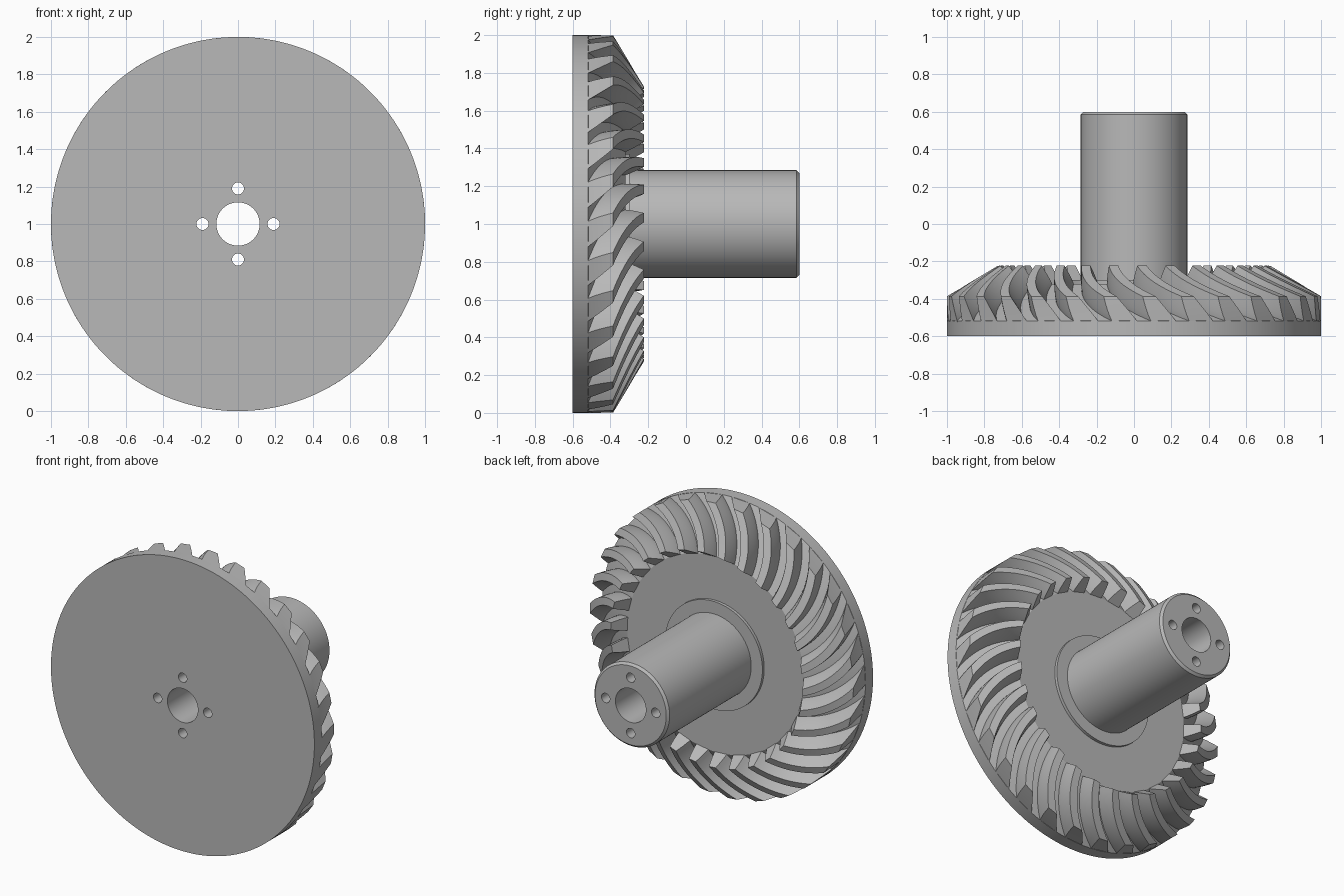
import bpy, bmesh, math
from mathutils import Vector

old = bpy.data.objects.get("Cube")
if old:
    bpy.data.objects.remove(old, do_unlink=True)

TEETH = 30
PITCH = 2 * math.pi / TEETH
SEGMENTS = 180
ROOT_R, ROOT_Y = 0.67, -0.32        # inner end of the root cone
SLOPE = math.radians(31)            # root cone angle
DEPTH = 0.113                       # tooth height, square to the cone
PHASE = math.radians(-8.6)

steel = bpy.data.materials.new("plain grey steel")
steel.use_nodes = True
grey = (0.48, 0.48, 0.48, 1)
steel.diffuse_color = grey
steel.node_tree.nodes["Principled BSDF"].inputs["Base Color"].default_value = grey


def polar(r, angle, y):
    """Point around the gear axis; angle runs from the top towards +x."""
    return Vector((r * math.sin(angle), y, r * math.cos(angle)))


def finish(bm, name):
    bmesh.ops.recalc_face_normals(bm, faces=bm.faces)
    mesh = bpy.data.meshes.new(name)
    bm.to_mesh(mesh)
    bm.free()
    obj = bpy.data.objects.new(name, mesh)
    obj.location.z = 1
    bpy.context.collection.objects.link(obj)
    mesh.materials.append(steel)
    return obj


def activate(obj):
    bpy.ops.object.select_all(action="DESELECT")
    obj.select_set(True)
    bpy.context.view_layer.objects.active = obj


def lathe(profile, name):
    bm = bmesh.new()
    rings = [[bm.verts.new(polar(r, 2 * math.pi * i / SEGMENTS, y))
              for i in range(SEGMENTS)] for r, y in profile]
    for a, b in zip(rings, rings[1:]):
        for i in range(SEGMENTS):
            j = (i + 1) % SEGMENTS
            bm.faces.new((a[i], a[j], b[j], b[i]))
    bm.faces.new(rings[0])
    bm.faces.new(rings[-1])
    return finish(bm, name)


def drill(target, x, z, radius):
    bpy.ops.mesh.primitive_cylinder_add(
        vertices=48, radius=radius, depth=2,
        location=(x, 0, 1 + z), rotation=(math.pi / 2, 0, 0))
    cutter = bpy.context.object
    cutter.name = "hole_cutter"
    cutter.hide_render = True
    mod = target.modifiers.new("hole", "BOOLEAN")
    mod.operation, mod.solver, mod.object = "DIFFERENCE", "EXACT", cutter
    activate(target)
    bpy.ops.object.modifier_apply(modifier=mod.name)
    bpy.data.objects.remove(cutter, do_unlink=True)


# Disc, root cone, hub collar and shaft in one turned body
rim_y = ROOT_Y - (1 - ROOT_R) * math.tan(SLOPE)
body = lathe([(1, -0.6), (1, rim_y), (ROOT_R, ROOT_Y), (0.37, ROOT_Y),
              (0.37, -0.3), (0.285, -0.3), (0.285, 0.585), (0.27, 0.6)],
             "gear_body")

# Centre bore and four bolt holes, right through
drill(body, 0, 0, 0.116)
for k in range(4):
    a = k * math.pi / 2
    drill(body, 0.19 * math.cos(a), 0.19 * math.sin(a), 0.032)


def tooth_point(base, side, t, v):
    """t: root to tip, v: inner end to rim, side: -1 or 1 flank."""
    h = DEPTH * t
    inner_r = ROOT_R + h * math.sin(SLOPE)
    s = v * (1 - inner_r) / math.cos(SLOPE)
    spiral = 0.4 * s + 1.04 * s * s
    half_gap = 0.037 + 0.033 * max(t, 0) ** 1.25
    angle = base + spiral + side * (PITCH / 2 - half_gap)
    y = ROOT_Y + h * math.cos(SLOPE) - s * math.sin(SLOPE)
    return polar(inner_r + s * math.cos(SLOPE), angle, y)


# Spiral teeth: closed curved bars set slightly into the root cone
LEVELS = [-0.04, 0, 0.25, 0.5, 0.75, 1]
STEPS = 14
section = [(-1, t) for t in LEVELS] + [(1, t) for t in reversed(LEVELS)]
bm = bmesh.new()
for k in range(TEETH):
    rows = [[bm.verts.new(tooth_point(PHASE + k * PITCH, side, t, i / STEPS))
             for side, t in section] for i in range(STEPS + 1)]
    n = len(section)
    for a, b in zip(rows, rows[1:]):
        for i in range(n):
            j = (i + 1) % n
            bm.faces.new((a[i], a[j], b[j], b[i]))
    for end in (rows[0], rows[-1]):
        for i in range(len(LEVELS) - 1):
            bm.faces.new((end[i], end[i + 1], end[n - 2 - i], end[n - 1 - i]))
teeth = finish(bm, "spiral_teeth")

for obj in (body, teeth):
    activate(obj)
    bpy.ops.object.shade_smooth_by_angle(angle=math.radians(30))
